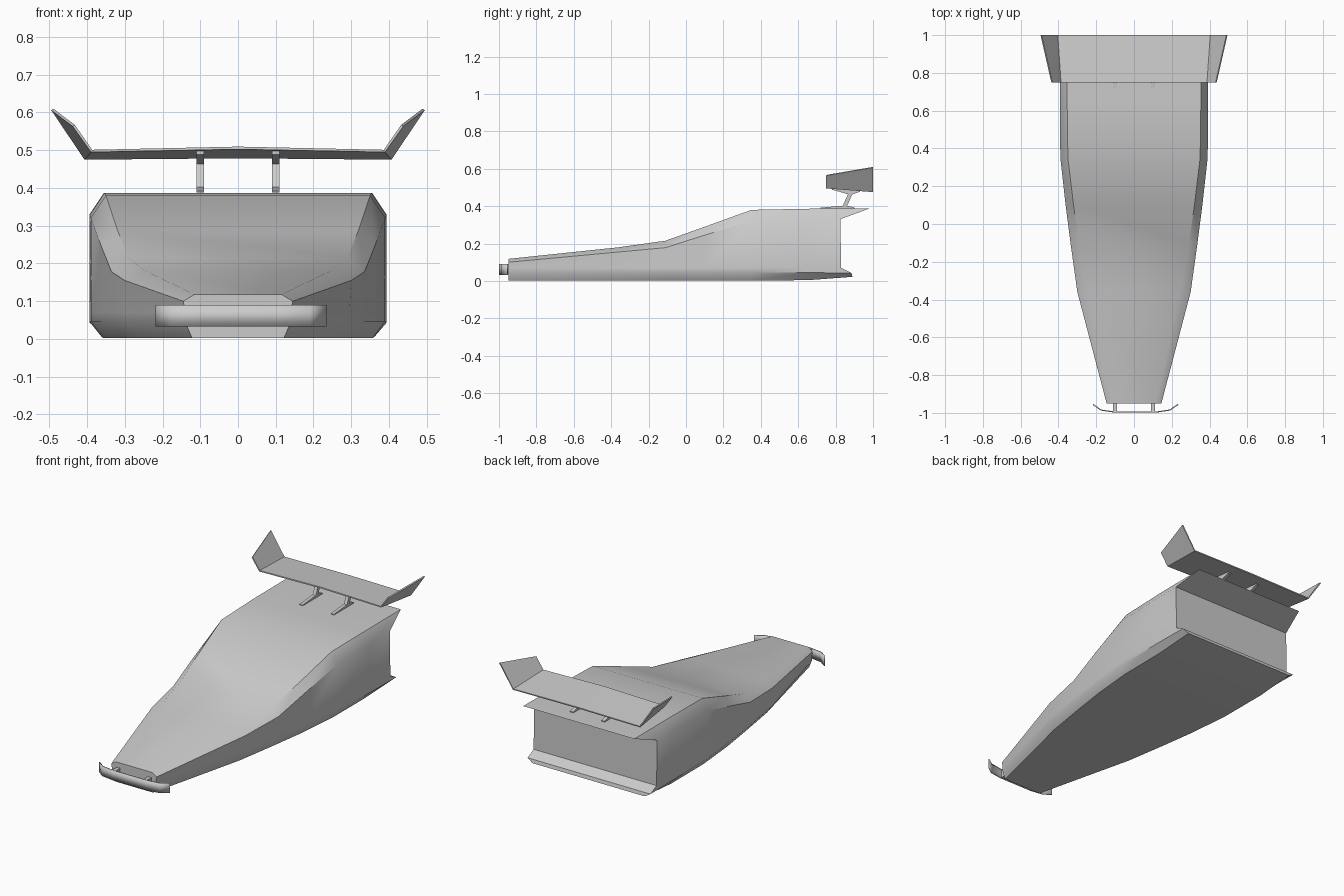
import bpy, bmesh, math

if "Cube" in bpy.data.objects:
    bpy.data.objects.remove(bpy.data.objects["Cube"])


def make(name, verts, faces, smooth=None):
    me = bpy.data.meshes.new(name)
    me.from_pydata(verts, [], faces)
    bm = bmesh.new()
    bm.from_mesh(me)
    bmesh.ops.recalc_face_normals(bm, faces=bm.faces)
    bm.to_mesh(me)
    bm.free()
    ob = bpy.data.objects.new(name, me)
    bpy.context.collection.objects.link(ob)
    if smooth:
        bpy.ops.object.select_all(action='DESELECT')
        ob.select_set(True)
        bpy.context.view_layer.objects.active = ob
        bpy.ops.object.shade_smooth_by_angle(angle=math.radians(smooth))
    return ob


def loft(name, rings, smooth=None):
    """Closed rings of equal length, joined and capped."""
    n = len(rings[0])
    verts = [p for r in rings for p in r]
    faces = [(i * n + j, i * n + (j + 1) % n, (i + 1) * n + (j + 1) % n, (i + 1) * n + j)
             for i in range(len(rings) - 1) for j in range(n)]
    last = len(verts) - n
    # caps are strips between mirrored points
    for o in (0, last):
        faces += [(o + k, o + k + 1, o + n - 2 - k, o + n - 1 - k) for k in range(n // 2 - 1)]
    return make(name, verts, faces, smooth)


# Body: half sections of (x, z) at the bottom, lower side, upper side and top edge
sections = [
    (-0.95, (.122, .003), (.140, .045), (.145, .100), (.115, .118)),
    (-0.36, (.265, .003), (.295, .045), (.300, .155), (.245, .180)),
    (-0.11, (.305, .003), (.335, .045), (.335, .178), (.290, .215)),
    (0.10, (.335, .003), (.362, .045), (.362, .245), (.320, .290)),
    (0.35, (.358, .003), (.388, .045), (.390, .320), (.350, .380)),
    (0.65, (.360, .004), (.393, .045), (.393, .328), (.354, .386)),
]
rings = []
for y, *half in sections:
    rings.append([(x, y, z) for x, z in half] + [(-x, y, z) for x, z in reversed(half)])
# hollowed tail: the top and bottom lips reach further back than the panel
tail = [(.358, .89, .022), (.393, .885, .042), (.393, .83, .07), (.393, .825, .33), (.355, .98, .387)]
rings = [r[:2] + [(r[1][0], r[1][1], .07)] + r[2:6] + [(r[6][0], r[6][1], .07)] + r[6:] for r in rings]
rings.append(tail + [(-x, y, z) for x, y, z in reversed(tail)])
loft("body", rings, 35)

# Rear wing: upswept plate with flared tips
front = [(0, .506), (.388, .498), (.435, .565)]
rear = [(0, .482), (.405, .478), (.492, .608)]


def both(half):
    return [(-x, z) for x, z in reversed(half[1:])] + half


verts = [(x, y, z) for y, line in ((.75, both(front)), (1.0, both(rear))) for x, z in line]
wing = make("rear_wing", verts, [(i, i + 1, i + 6, i + 5) for i in range(4)])
mod = wing.modifiers.new("thickness", 'SOLIDIFY')
mod.thickness = 0.007
mod.offset = 0

# Wing struts: flared foot, slanted stem, flared head
strut = [(.72, .388), (.90, .388), (.90, .393), (.862, .402), (.888, .462), (.93, .477),
         (.93, .486), (.78, .50), (.78, .488), (.866, .464), (.838, .402), (.72, .392)]
n = len(strut)
for side, x in (("left", -.1), ("right", .1)):
    v = [(x + d, y, z) for d in (-.01, .01) for y, z in strut]
    f = [(i, (i + 1) % n, n + (i + 1) % n, n + i) for i in range(n)]
    make("wing_strut_" + side, v, f + [tuple(range(n)), tuple(range(n, 2 * n))])

# Front bumper: thin curved strip
path = [(-.217, -.955), (-.175, -.985), (-.1, -.996), (.115, -.996), (.19, -.985), (.233, -.955)]
v = [(x, y, z) for z in (.033, .09) for x, y in path]
bumper = make("front_bumper", v, [(i, i + 1, i + 7, i + 6) for i in range(5)], 40)
mod = bumper.modifiers.new("thickness", 'SOLIDIFY')
mod.thickness = 0.006
mod.offset = 0

# Bumper brackets
for side, x in (("left", -.1), ("right", .1)):
    bpy.ops.mesh.primitive_cube_add(size=1, location=(x, -.97, .062))
    ob = bpy.context.object
    ob.name = "bumper_bracket_" + side
    ob.scale = (.022, .05, .05)
